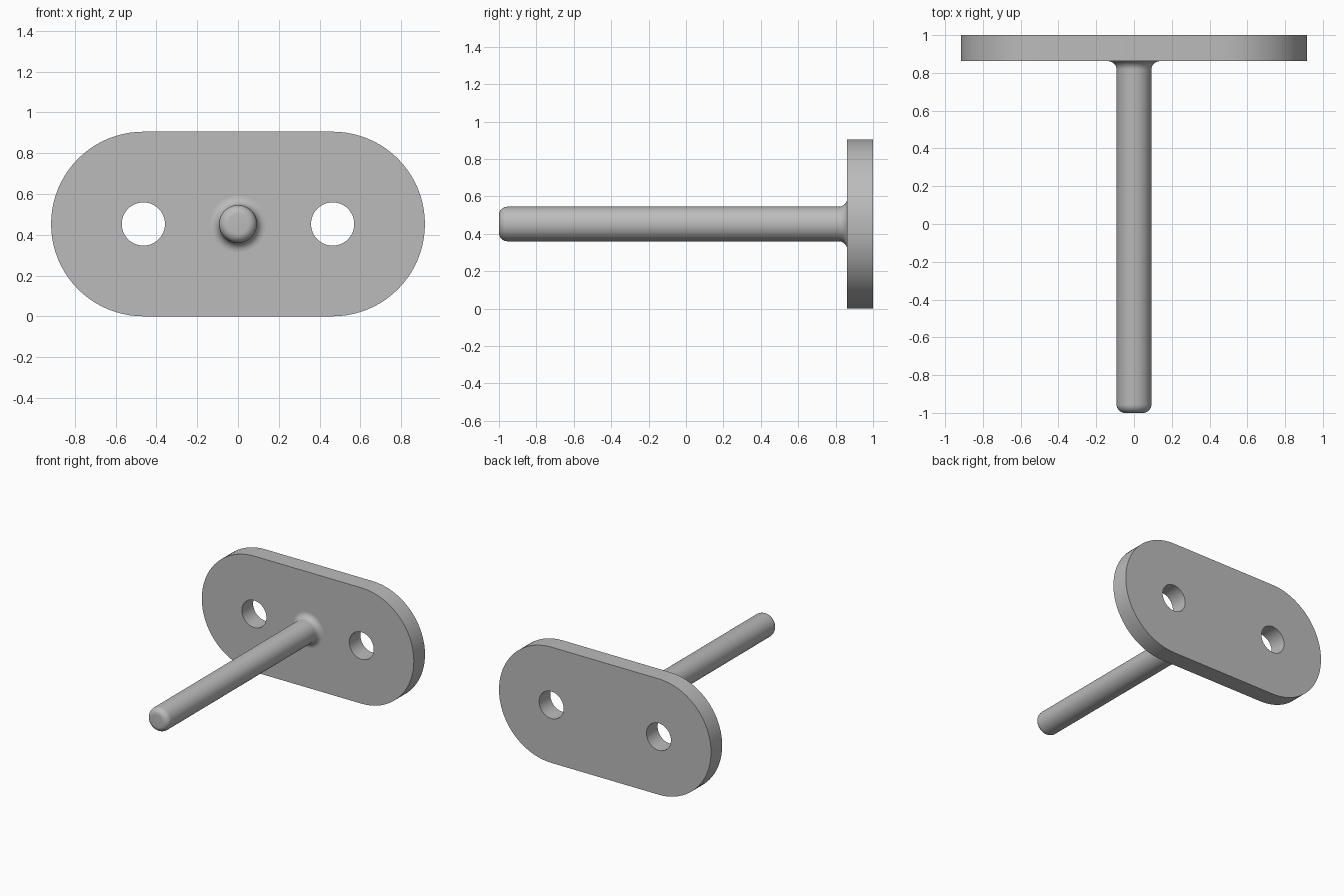
import bpy, bmesh
from math import sin, cos, pi, radians
from mathutils import Vector, Matrix

cube = bpy.data.objects.get("Cube")
if cube:
    bpy.data.objects.remove(cube, do_unlink=True)

MID_Z = 0.4525          # height of the rod axis and the hole centres
BACK, FACE, TIP = 1.0, 0.862, -1.0
END_R, HOLE_R, ROD_R, FILLET = 0.4525, 0.106, 0.0925, 0.045
HOLE_X = 0.464

grey = bpy.data.materials.new("plain grey")
grey.use_nodes = True
colour = (0.5, 0.5, 0.5, 1)
grey.diffuse_color = colour
grey.node_tree.nodes["Principled BSDF"].inputs["Base Color"].default_value = colour


def finish(bm, name):
    """Turn a bmesh into a smooth-shaded object with sharp edges kept."""
    bmesh.ops.recalc_face_normals(bm, faces=bm.faces)
    mesh = bpy.data.meshes.new(name)
    bm.to_mesh(mesh)
    bm.free()
    mesh.materials.append(grey)
    obj = bpy.data.objects.new(name, mesh)
    bpy.context.collection.objects.link(obj)
    bpy.ops.object.select_all(action='DESELECT')
    obj.select_set(True)
    bpy.context.view_layer.objects.active = obj
    bpy.ops.object.shade_smooth_by_angle(angle=radians(35))
    return obj


def arc(cx, cz, r, start, end, steps):
    """Points along an arc, both ends included."""
    angles = [start + (end - start) * i / steps for i in range(steps + 1)]
    return [(cx + r * cos(a), cz + r * sin(a)) for a in angles]


def add_loop(bm, points):
    verts = [bm.verts.new((x, BACK, z)) for x, z in points]
    return [bm.edges.new((v, verts[i - 1])) for i, v in enumerate(verts)]


# Mounting plate: rounded outline with two bolt holes, extruded forward
bm = bmesh.new()
edges = add_loop(bm, arc(HOLE_X, MID_Z, END_R, -pi / 2, pi / 2, 40)
                 + arc(-HOLE_X, MID_Z, END_R, pi / 2, 3 * pi / 2, 40))
for side in (-1, 1):
    edges += add_loop(bm, arc(side * HOLE_X, MID_Z, HOLE_R, 0, 2 * pi, 48)[:-1])
bmesh.ops.triangle_fill(bm, edges=edges, use_beauty=True, normal=(0, 1, 0))
front = bmesh.ops.extrude_face_region(bm, geom=bm.faces[:], use_keep_orig=True)
bmesh.ops.translate(bm, vec=(0, FACE - BACK, 0),
                    verts=[v for v in front["geom"] if isinstance(v, bmesh.types.BMVert)])
finish(bm, "mounting_plate")

# Rod: rounded tip, straight shaft and flared root, turned about its axis
profile = [(0, TIP)]
profile += arc(ROD_R - FILLET, TIP + FILLET, FILLET, -pi / 2, 0, 8)
profile += arc(ROD_R + FILLET, FACE - FILLET, FILLET, pi, pi / 2, 8)
profile.append((ROD_R + FILLET, FACE + 0.01))
bm = bmesh.new()
verts = [bm.verts.new((r, y, MID_Z)) for r, y in profile]
line = [bm.edges.new(pair) for pair in zip(verts, verts[1:])]
bmesh.ops.spin(bm, geom=verts + line, cent=(0, 0, MID_Z), axis=(0, 1, 0),
               angle=2 * pi, steps=48, use_duplicate=False)
bmesh.ops.remove_doubles(bm, verts=bm.verts, dist=0.0001)
finish(bm, "rod")
